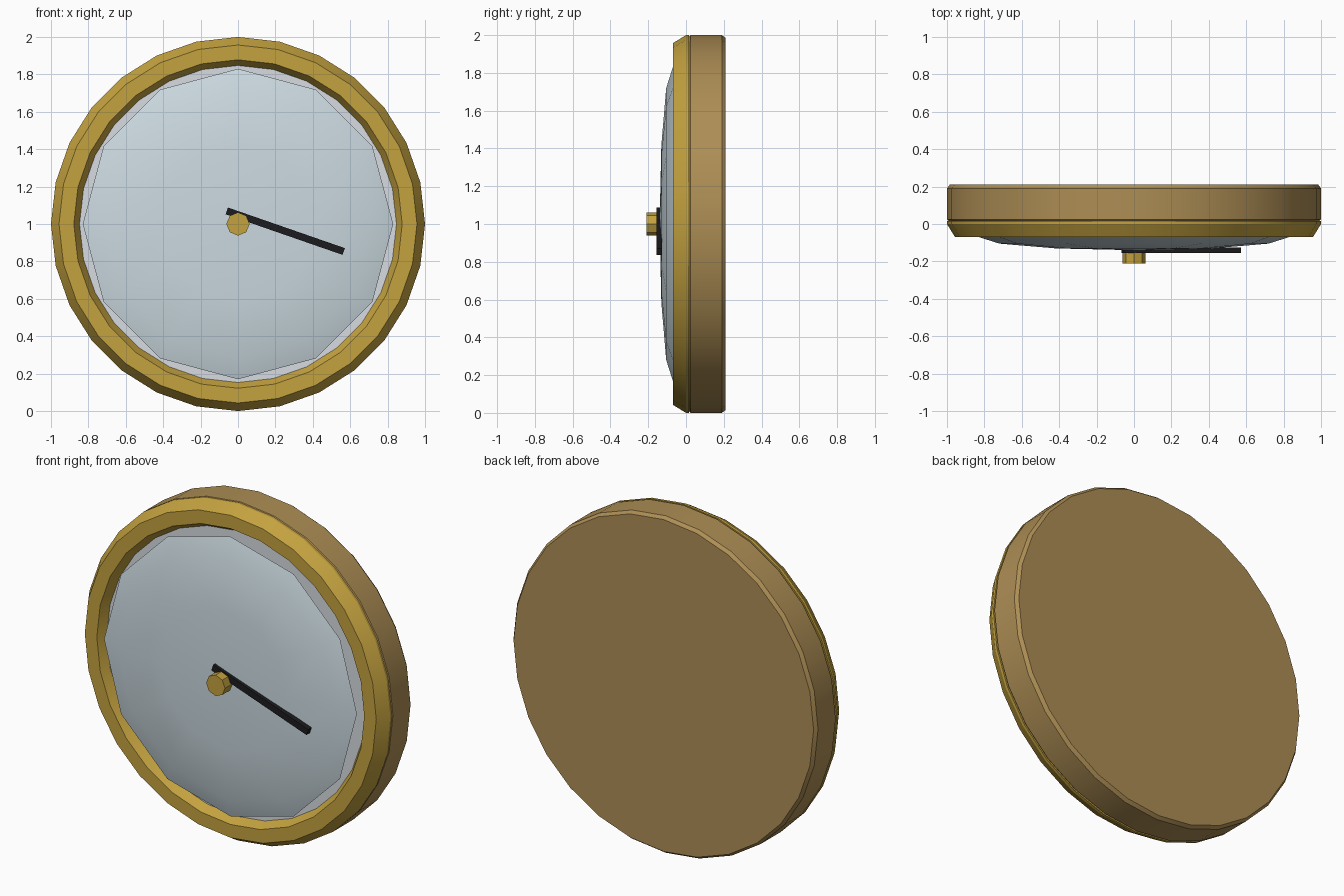
import bpy, bmesh, math
from mathutils import Matrix, Vector

if "Cube" in bpy.data.objects:
    bpy.data.objects.remove(bpy.data.objects["Cube"])

CZ = 1.0  # height of the dial centre


def material(name, rgb):
    m = bpy.data.materials.new(name)
    m.diffuse_color = (*rgb, 1)
    m.use_nodes = True
    m.node_tree.nodes["Principled BSDF"].inputs["Base Color"].default_value = m.diffuse_color
    return m


gold = material("gold", (0.55, 0.36, 0.05))
brass = material("aged_brass", (0.42, 0.27, 0.09))
glass_mat = material("pale_glass", (0.60, 0.70, 0.75))
dial_mat = material("dial_white", (0.68, 0.72, 0.76))
black = material("black", (0.012, 0.012, 0.014))


def finish(bm, name, mat, smooth=30):
    bmesh.ops.recalc_face_normals(bm, faces=bm.faces)
    me = bpy.data.meshes.new(name)
    bm.to_mesh(me)
    bm.free()
    me.materials.append(mat)
    ob = bpy.data.objects.new(name, me)
    bpy.context.collection.objects.link(ob)
    if smooth:
        bpy.ops.object.select_all(action='DESELECT')
        ob.select_set(True)
        bpy.context.view_layer.objects.active = ob
        bpy.ops.object.shade_smooth_by_angle(angle=math.radians(smooth))
    return ob


def lathe(name, profile, sides, mat, ring=False, smooth=30):
    """Turn a (radius, y) profile about the front-back axis."""
    bm = bmesh.new()
    loops = []
    for r, y in profile:
        loops.append([bm.verts.new((r * math.cos(2 * math.pi * i / sides), y,
                                    CZ + r * math.sin(2 * math.pi * i / sides)))
                      for i in range(sides)])
    pairs = list(zip(loops, loops[1:]))
    if ring:
        pairs.append((loops[-1], loops[0]))
    else:
        bm.faces.new(loops[0])
        bm.faces.new(loops[-1])
    for a, b in pairs:
        for i in range(sides):
            j = (i + 1) % sides
            bm.faces.new((a[i], a[j], b[j], b[i]))
    return finish(bm, name, mat, smooth)


# round case with bevelled rims
lathe("case", [(0.985, 0.01), (1.0, 0.025), (1.0, 0.19), (0.985, 0.21)], 28, brass)

# bezel ring with sloping inner and outer faces
lathe("bezel", [(1.0, 0.015), (1.0, 0.0), (0.957, -0.07), (0.878, -0.07),
                (0.835, 0.0), (0.835, 0.015)], 28, gold, ring=True)

# dial plate behind the glass
lathe("dial", [(0.85, -0.02), (0.85, 0.02)], 28, dial_mat)

# shallow domed glass
bm = bmesh.new()
bmesh.ops.create_uvsphere(bm, u_segments=12, v_segments=6, radius=1)
bmesh.ops.transform(bm, verts=bm.verts, matrix=Matrix.Translation((0, -0.07, CZ))
                    @ Matrix.Diagonal((0.83, 0.07, 0.83, 1))
                    @ Matrix.Rotation(math.pi / 2, 4, 'X'))
finish(bm, "glass", glass_mat)

# pointer bar
a, b = Vector((-0.06, 0, 1.07)), Vector((0.565, 0, 0.853))
d = b - a
bm = bmesh.new()
bmesh.ops.create_cube(bm, size=1)
bmesh.ops.transform(bm, verts=bm.verts,
                    matrix=Matrix.Translation((a + b) / 2 + Vector((0, -0.141, 0)))
                    @ Matrix.Rotation(math.atan2(-d.z, d.x), 4, 'Y')
                    @ Matrix.Diagonal((d.length, 0.03, 0.038, 1)))
finish(bm, "pointer", black, smooth=0)

# centre hub
lathe("hub", [(0.062, -0.21), (0.062, -0.12)], 8, gold)
